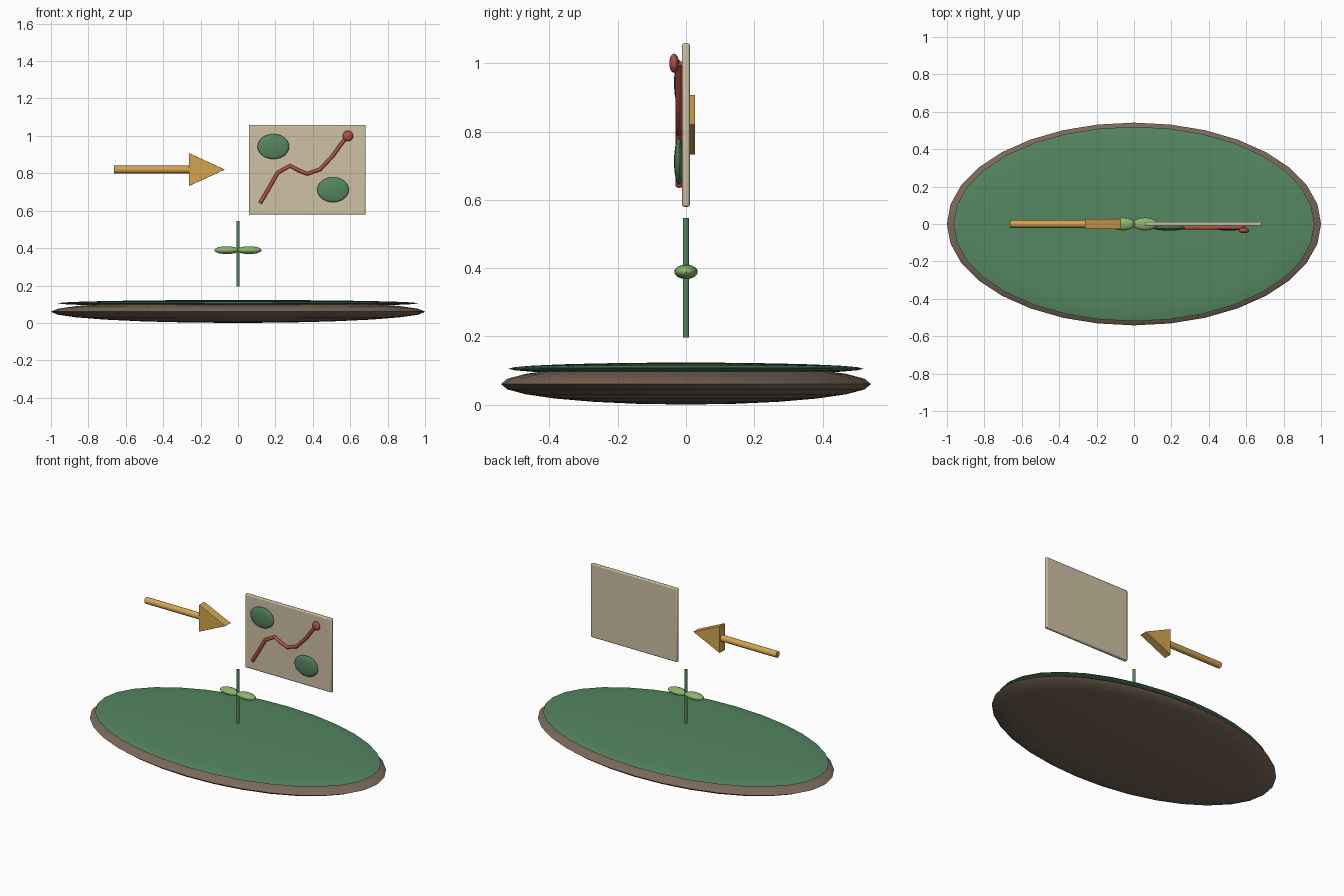
import bpy
import bmesh
import math

if "Cube" in bpy.data.objects:
    bpy.data.objects.remove(bpy.data.objects["Cube"])


def material(name, rgb):
    m = bpy.data.materials.new(name)
    m.diffuse_color = (*rgb, 1)
    m.use_nodes = True
    m.node_tree.nodes["Principled BSDF"].inputs["Base Color"].default_value = m.diffuse_color
    return m


SOIL = material("soil", (0.20, 0.14, 0.10))
GRASS = material("grass", (0.09, 0.24, 0.12))
LEAF = material("leaf", (0.27, 0.47, 0.16))
PAPER = material("paper", (0.62, 0.54, 0.37))
GOLD = material("gold", (0.66, 0.38, 0.08))
RED = material("red", (0.46, 0.08, 0.06))


def finish(name, mat, smooth=True):
    ob = bpy.context.object
    ob.name = name
    ob.data.materials.append(mat)
    bpy.ops.object.transform_apply(location=False, rotation=True, scale=True)
    if smooth:
        bpy.ops.object.shade_smooth_by_angle(angle=math.radians(40))
    return ob


def ellipsoid(name, centre, radii, mat, segments=24, rings=12):
    bpy.ops.mesh.primitive_uv_sphere_add(segments=segments, ring_count=rings, radius=1, location=centre)
    bpy.context.object.scale = radii
    ob = finish(name, mat)
    bpy.ops.object.shade_smooth()
    return ob


def rod(name, centre, radius, length, mat, rotation=(0, 0, 0)):
    bpy.ops.mesh.primitive_cylinder_add(vertices=16, radius=radius, depth=length,
                                        location=centre, rotation=rotation)
    return finish(name, mat)


def bevel(ob, width):
    b = ob.modifiers.new("bevel", "BEVEL")
    b.width = width
    b.segments = 2


# Ground mound with a thin grass layer
ellipsoid("soil_base", (0, 0, 0.06), (1, 0.542, 0.06), SOIL, 32, 12)
ellipsoid("grass_layer", (0, 0, 0.105), (0.965, 0.52, 0.018), GRASS, 32, 12)

# Sprout: stem and a pair of leaves
rod("stem", (0, 0, 0.371), 0.009, 0.35, GRASS)
for side, label in ((-1, "left"), (1, "right")):
    ellipsoid("leaf_" + label, (side * 0.06, 0, 0.389), (0.066, 0.034, 0.021), LEAF)

# Map board
bpy.ops.mesh.primitive_cube_add(size=1, location=(0.37, 0, 0.819))
bpy.context.object.scale = (0.624, 0.022, 0.48)
bevel(finish("map_board", PAPER), 0.006)

# Green patches on the map
for i, (x, z) in enumerate(((0.189, 0.943), (0.508, 0.712))):
    ellipsoid(f"map_patch_{i + 1}", (x, -0.021, z), (0.085, 0.014, 0.067), GRASS)

# Route line across the map
route = [(0.118, 0.64), (0.165, 0.72), (0.212, 0.803), (0.278, 0.84), (0.325, 0.815),
         (0.37, 0.797), (0.438, 0.82), (0.508, 0.895), (0.55, 0.955), (0.588, 1.0)]
curve = bpy.data.curves.new("route_line", "CURVE")
curve.dimensions = "3D"
curve.bevel_depth = 0.0105
curve.bevel_resolution = 3
curve.use_fill_caps = True
spline = curve.splines.new("POLY")
spline.points.add(len(route) - 1)
for p, (x, z) in zip(spline.points, route):
    p.co = (x, -0.02, z, 1)
curve.materials.append(RED)
line = bpy.data.objects.new("route_line", curve)
bpy.context.collection.objects.link(line)

# Destination pin
ellipsoid("route_pin", (0.588, -0.035, 1.0), (0.028, 0.014, 0.028), RED)

# Arrow: round shaft and triangular prism head
rod("arrow_shaft", (-0.46, 0, 0.82), 0.0205, 0.405, GOLD, (0, math.pi / 2, 0))
bm = bmesh.new()
profile = [(-0.262, 0.732), (-0.07, 0.82), (-0.262, 0.908)]
face = bm.faces.new([bm.verts.new((x, -0.027, z)) for x, z in profile])
ext = bmesh.ops.extrude_face_region(bm, geom=[face])
bmesh.ops.translate(bm, vec=(0, 0.054, 0),
                    verts=[v for v in ext["geom"] if isinstance(v, bmesh.types.BMVert)])
bmesh.ops.recalc_face_normals(bm, faces=bm.faces)
mesh = bpy.data.meshes.new("arrow_head")
bm.to_mesh(mesh)
bm.free()
mesh.materials.append(GOLD)
head = bpy.data.objects.new("arrow_head", mesh)
bpy.context.collection.objects.link(head)
bevel(head, 0.002)
